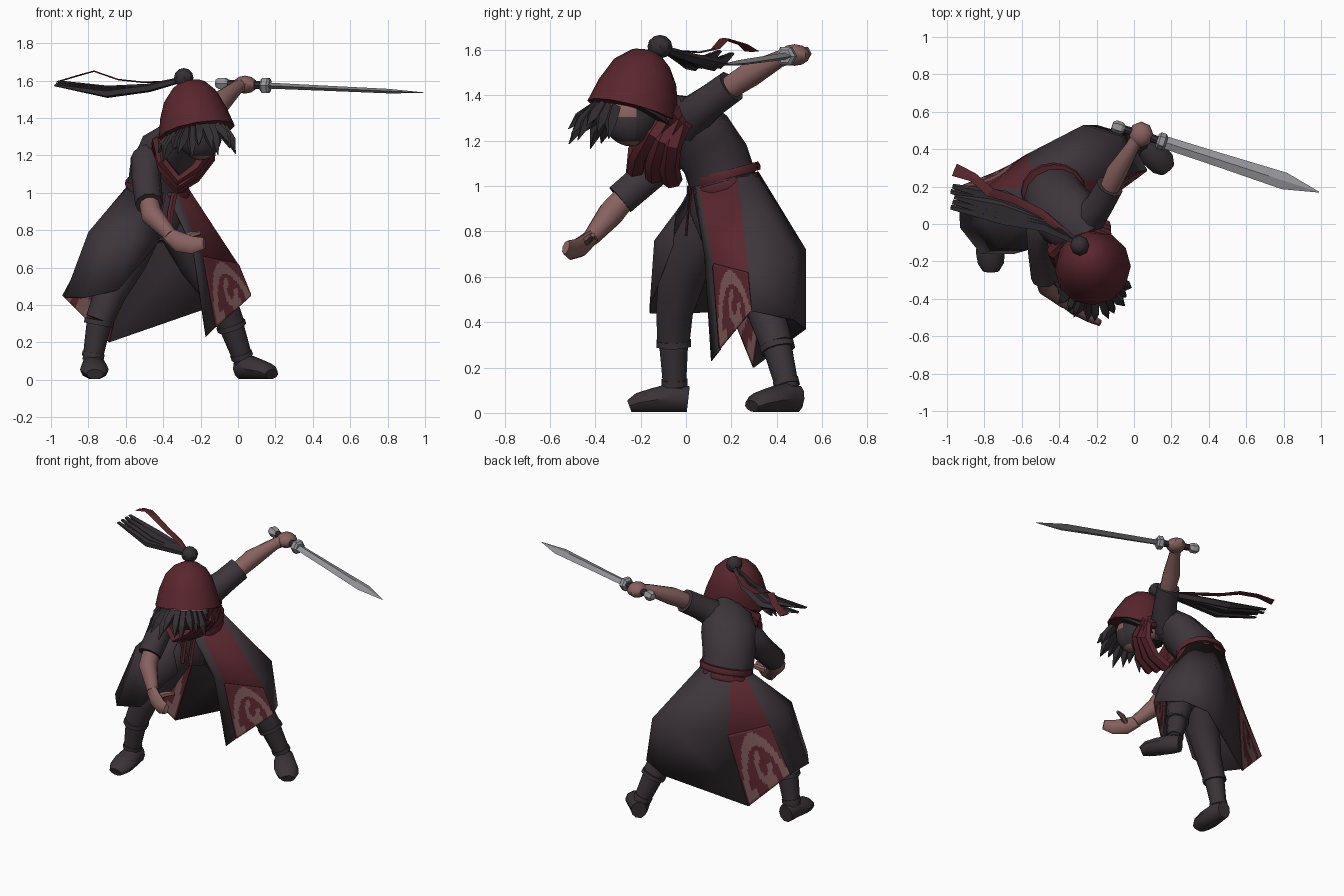
import bpy, bmesh, math
from mathutils import Vector

cube = bpy.data.objects.get("Cube")
if cube:
    bpy.data.objects.remove(cube)


def make_material(name, rgb, roughness=0.8):
    mat = bpy.data.materials.new(name)
    mat.use_nodes = True
    mat.diffuse_color = (*rgb, 1)
    node = mat.node_tree.nodes["Principled BSDF"]
    node.inputs["Base Color"].default_value = (*rgb, 1)
    node.inputs["Roughness"].default_value = roughness
    return mat


CLOTH = make_material("charcoal cloth", (.046, .035, .042))
HAIR = make_material("black hair", (.033, .028, .032))
RED = make_material("dark red cloth", (.1, .019, .027))
SKIN = make_material("skin", (.245, .12, .116))
PATTERN = make_material("faded pink print", (.21, .098, .1))
STEEL = make_material("steel", (.31, .31, .33))
BOOT = make_material("boot leather", (.042, .033, .038))


def finish(name, bm, mats, angle=40):
    """Turn a bmesh into a shaded object."""
    bmesh.ops.recalc_face_normals(bm, faces=bm.faces[:])
    mesh = bpy.data.meshes.new(name)
    bm.to_mesh(mesh)
    bm.free()
    for mat in mats:
        mesh.materials.append(mat)
    obj = bpy.data.objects.new(name, mesh)
    bpy.context.collection.objects.link(obj)
    bpy.ops.object.select_all(action="DESELECT")
    obj.select_set(True)
    bpy.context.view_layer.objects.active = obj
    bpy.ops.object.shade_smooth_by_angle(angle=math.radians(angle))
    return obj


def tube(name, points, radii, mat, sides=10, side=(1, 0, 0), closed=False, angle=40):
    """Loft elliptical rings along a path; each radius is a number or (width, depth)."""
    bm = bmesh.new()
    pts = [Vector(p) for p in points]
    count = len(pts)
    rings = []
    for i, p in enumerate(pts):
        if closed:
            tangent = pts[(i + 1) % count] - pts[i - 1]
        else:
            tangent = pts[min(i + 1, count - 1)] - pts[max(i - 1, 0)]
        tangent.normalize()
        u = Vector(side)
        u = (u - tangent * u.dot(tangent)).normalized()
        v = tangent.cross(u)
        r = radii[i] if isinstance(radii, list) else radii
        a, b = r if isinstance(r, tuple) else (r, r)
        turn = [2 * math.pi * k / sides for k in range(sides)]
        rings.append([bm.verts.new(p + u * a * math.cos(t) + v * b * math.sin(t)) for t in turn])
    for i in range(count if closed else count - 1):
        low, high = rings[i], rings[(i + 1) % count]
        for k in range(sides):
            j = (k + 1) % sides
            bm.faces.new((low[k], low[j], high[j], high[k]))
    if not closed:
        bm.faces.new(rings[0])
        bm.faces.new(rings[-1])
    return finish(name, bm, [mat], angle)


def ball(name, centre, size, mats, rule=None, segments=8, rings=6):
    bm = bmesh.new()
    bmesh.ops.create_uvsphere(bm, u_segments=segments, v_segments=rings, radius=1)
    for v in bm.verts:
        v.co = Vector(centre) + Vector([c * s for c, s in zip(v.co, size)])
    if rule:
        for f in bm.faces:
            f.material_index = rule(f.calc_center_median())
    return finish(name, bm, mats)


# Torso, hips and belt
SHOULDER_AXIS = (.33, .1, .15)
tube("torso", [(-.43, .17, 1), (-.42, .13, 1.12), (-.37, .05, 1.23), (-.31, -.01, 1.3), (-.25, -.08, 1.34)],
     [(.165, .15), (.165, .148), (.18, .14), (.16, .105), (.08, .07)], CLOTH, 14, SHOULDER_AXIS)
tube("hips", [(-.43, .17, 1.02), (-.42, .16, .87), (-.42, .15, .74)], [.15, .15, .08], CLOTH)
for name, z in (("belt_upper", 1.05), ("belt_lower", 1.005)):
    tube(name, [(-.43, .18, z - .018), (-.43, .175, z), (-.43, .17, z + .018)],
         [(.17, .154), (.175, .159), (.17, .154)], RED, 16)
for name, x in (("belt_tail_right", -.42), ("belt_tail_left", -.36)):
    tube(name, [(x + .02, .01, 1), (x, .01, .9), (x - .01, 0, .78)], (.016, .006), RED, 4)

# Long open coat skirt: waist angle, flare point, hem point, panel flag for the strip that follows
WAIST = Vector((-.43, .17, 1.03))
COLUMNS = [
    (-72, (-.24, .08, .7), (-.17, .11, .23), 0),
    (-50, (-.19, .12, .66), (-.12, .15, .28), 1),
    (22, (0, .275, .62), (.07, .29, .45), 0),
    (50, (-.07, .47, .71), (-.03, .48, .41), 0),
    (85, (-.27, .53, .72), (-.2, .53, .37), 0),
    (133, (-.58, .37, .69), (-.69, .3, .2), 1),
    (172, (-.78, .2, .75), (-.94, .2, .45), 0),
    (195, (-.8, .02, .79), (-.93, -.02, .44), 0),
    (222, (-.72, -.13, .77), (-.82, -.16, .44), 0),
    (242, (-.57, -.14, .76), (-.64, -.16, .48), 0),
    (265, (-.46, -.05, .87), (-.42, -.06, .74), 0),
]


def column(angle, flare, hem):
    a = math.radians(angle)
    top = WAIST + Vector((.165 * math.cos(a), .15 * math.sin(a), .035 * math.sin(a)))
    return [top, Vector(flare), Vector(hem)]


def print_rule(u, v):
    """Arch with an open curl and a broken base band, on the lower half of a red panel."""
    arch = abs(math.hypot(u, 1 - v) - .84) < .11
    curl = abs(math.hypot(u - .1, (.62 - v) * 1.2) - .26) < .09 and (u < .1 or v > .6)
    base = v > .85 and math.sin(7 * u) > .1
    return 2 if arch or curl or base else 1


def patch(bm, a, b, c, d, steps, rule):
    """Bilinear patch a-b along the top, d-c along the bottom."""
    grid = [[bm.verts.new(a.lerp(b, i / steps).lerp(d.lerp(c, i / steps), j / steps))
             for i in range(steps + 1)] for j in range(steps + 1)]
    for j in range(steps):
        for i in range(steps):
            f = bm.faces.new((grid[j][i], grid[j][i + 1], grid[j + 1][i + 1], grid[j + 1][i]))
            f.material_index = rule(2 * (i + .5) / steps - 1, (j + .5) / steps)


bm = bmesh.new()
for here, after in zip(COLUMNS, COLUMNS[1:]):
    p, q = column(*here[:3]), column(*after[:3])
    panel = here[3]
    patch(bm, p[0], q[0], q[1], p[1], 1, lambda u, v: panel)
    patch(bm, p[1], q[1], q[2], p[2], 26 if panel else 1, print_rule if panel else lambda u, v: 0)
bmesh.ops.remove_doubles(bm, verts=bm.verts[:], dist=.0005)
skirt = finish("coat_skirt", bm, [CLOTH, RED, PATTERN], 50)
shell = skirt.modifiers.new("cloth thickness", "SOLIDIFY")
shell.thickness = .006

# Legs, boots and feet
LEGS = {
    "right": [(-.5, .12, .86), (-.6, -.01, .64), (-.69, -.05, .45), (-.74, -.055, .32), (-.78, -.05, .1)],
    "left": [(-.34, .2, .86), (-.2, .29, .62), (-.1, .35, .45), (-.04, .4, .3), (.03, .45, .1)],
}
FEET = {
    "right": [(-.772, .01, .06), (-.772, -.06, .068), (-.768, -.15, .055), (-.765, -.21, .045), (-.765, -.25, .03)],
    "left": [(.015, .495, .06), (.05, .44, .068), (.11, .37, .055), (.155, .32, .045), (.18, .29, .03)],
}
for s, pts in LEGS.items():
    tube(s + "_trouser", pts[:4], [.12, .115, .085, .075], CLOTH)
    tube(s + "_boot", pts[3:], [.068, .052], BOOT)
    for label, k, r in (("knee_cuff", .06, .08), ("ankle_cuff", .85, .06)):
        a, b = Vector(pts[3]), Vector(pts[4])
        tube(s + "_" + label, [a.lerp(b, k - .06), a.lerp(b, k + .06)], r, BOOT)
    tube(s + "_foot", FEET[s], [(.05, .06), (.066, .068), (.077, .055), (.07, .045), (.045, .028)], BOOT, 10,
         (1, 0, 0) if s == "right" else (.7, .7, 0))

# Arms
tube("right_sleeve", [(-.44, .01, 1.22), (-.49, -.04, 1.17), (-.49, -.14, 1.07), (-.475, -.29, .94)],
     [.08, .088, .078, .075], CLOTH)
tube("right_forearm", [(-.475, -.27, .95), (-.46, -.33, .88), (-.36, -.42, .77)], [.055, .06, .038], SKIN)
tube("right_hand", [(-.38, -.41, .78), (-.31, -.46, .735), (-.24, -.5, .72), (-.18, -.53, .73)],
     [(.038, .03), (.054, .03), (.048, .024), (.032, .016)], SKIN, 8, (.4, -.5, -.9))
tube("right_thumb", [(-.31, -.45, .75), (-.25, -.42, .775), (-.2, -.41, .785)], [.02, .018, .01], SKIN, 6, (0, 0, 1))
tube("left_sleeve", [(-.29, 0, 1.26), (-.23, .04, 1.32), (-.18, .11, 1.375), (-.13, .2, 1.44)],
     [.085, .088, .078, .076], CLOTH)
tube("left_forearm", [(-.14, .17, 1.42), (-.09, .28, 1.49), (-.01, .41, 1.56), (.02, .46, 1.575)],
     [.052, .058, .038, .038], SKIN)
ball("left_hand", (.038, .478, 1.578), (.066, .07, .048), [SKIN])

# Sword, laid along one straight axis
POMMEL, TIP = Vector((-.1, .522, 1.585)), Vector((.99, .17, 1.535))


def along(*fractions):
    return [POMMEL.lerp(TIP, f) for f in fractions]


tube("sword_grip", along(0, .24), .022, HAIR, 8)
tube("sword_pommel", along(-.015, 0, .03, .045), [.022, .034, .034, .022], STEEL, 6, (0, 1, 0), False, 15)
tube("sword_guard", along(.205, .215, .24, .25), [.032, .046, .046, .032], STEEL, 6, (0, 1, 0), False, 15)
tube("sword_blade", along(.245, .5, .83, 1), [(.034, .016), (.038, .014), (.046, .012), (.002, .002)],
     STEEL, 4, (0, 1, 0), False, 10)


# Head: neck, face with a mask over the mouth and hair behind, hood
def face_rule(c):
    if c.y > -.22:
        return 2
    return 1 if 1.195 < c.z < 1.3 else 0


tube("neck", [(-.27, -.06, 1.27), (-.22, -.17, 1.31)], .06, SKIN)
ball("masked_face", (-.2, -.24, 1.305), (.115, .125, .13), [SKIN, CLOTH, HAIR], face_rule, 18, 16)
tube("hood", [(-.27, -.14, 1.578), (-.262, -.153, 1.555), (-.25, -.18, 1.505), (-.237, -.21, 1.42), (-.22, -.235, 1.325)],
     [.045, .1, .148, .182, .206], RED, 12, (1, 0, 0), False, 50)
tube("hood_lining", [(-.225, -.227, 1.345), (-.218, -.239, 1.318)], [.18, .195], HAIR, 12)

# Spiky fringe hanging from the front of the hood rim
for i in range(12):
    a = math.radians(-158 + 12 * i)
    out = Vector((math.cos(a), math.sin(a), 0))
    front = max(0, -math.sin(a))
    root = Vector((-.22, -.245, 1.3 + .05 * front + .03 * out.x)) + out * .155
    drop = .065 + .035 * front + .03 * (i % 3)
    tip = root + out * (.02 + .1 * front) + Vector((.02 * (i % 2) - .01, 0, -drop))
    middle = root.lerp(tip, .5) + out * .012
    tube("hair_spike", [root, middle, tip], [.028, .028, .002], HAIR, 4, (.3, .8, .1), False, 20)

# Scarf folds hanging around the neck
LOOP = [(-.25, -.01, 1.32), (-.38, -.05, 1.31), (-.435, -.12, 1.25), (-.4, -.16, 1.14),
        (-.32, -.15, 1.05), (-.23, -.15, 1.11), (-.15, -.11, 1.21), (-.15, -.05, 1.29)]
for name, dy, dz in (("scarf_front", -.07, .02), ("scarf_middle", .015, -.01), ("scarf_back", .09, -.03)):
    loop = [(x, y + dy * (.2 + (1.32 - z) * 3), z + dz) for x, y, z in LOOP]
    tube(name, loop, (.045, .03), RED, 6, (0, 1, .2), True)

# Topknot, ponytail strands and ribbon
ball("topknot", (-.29, -.115, 1.615), (.052, .055, .052), [HAIR])
for i in range(5):
    y, dip = .028 * (i - 2), .01 * (i % 3)
    tube("ponytail_strand", [(-.3, -.1, 1.605), (-.48, .01 + y * .4, 1.56), (-.7, .085 + y, 1.53 + dip),
                             (-.98 + dip, .145 + y, 1.575 + dip)],
         [.016, (.034, .024), (.04, .024), (.014, .006)], HAIR, 5, (0, 1, 0), False, 20)
tube("hair_ribbon", [(-.31, -.09, 1.6), (-.5, .06, 1.59), (-.64, .13, 1.605), (-.77, .17, 1.65), (-.86, .25, 1.625), (-.96, .29, 1.595)],
     [(.012, .004), (.022, .004), (.022, .004), (.025, .004), (.025, .004), (.035, .004)], RED, 4, (.4, 1, 0), False, 20)
